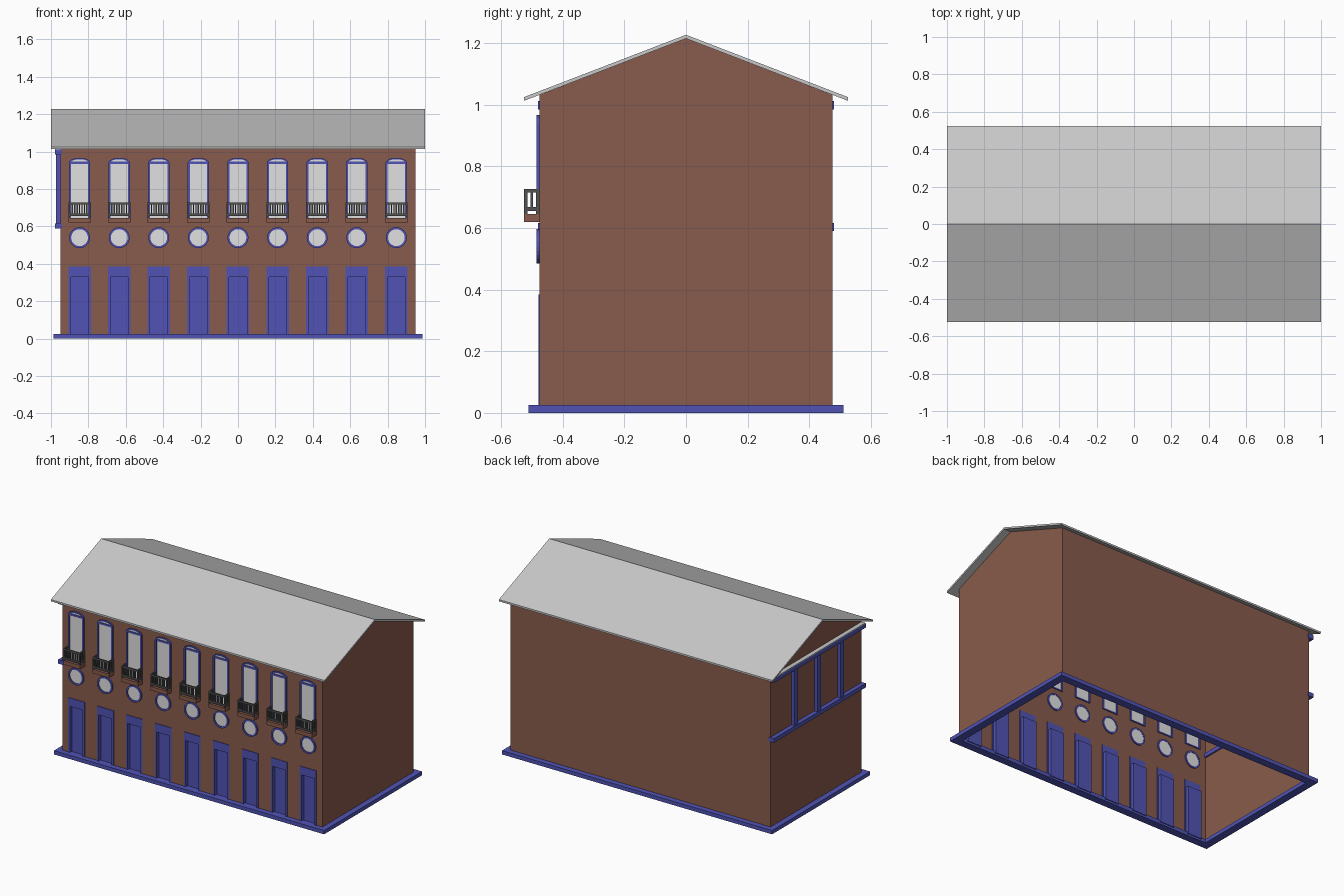
import bpy, bmesh, math

if "Cube" in bpy.data.objects:
    bpy.data.objects.remove(bpy.data.objects["Cube"])


def mat(name, rgb):
    m = bpy.data.materials.new(name)
    m.diffuse_color = (*rgb, 1)
    m.use_nodes = True
    m.node_tree.nodes["Principled BSDF"].inputs["Base Color"].default_value = m.diffuse_color
    return m


BROWN = mat("brown_wall", (0.25, 0.105, 0.072))
BLUE = mat("blue_trim", (0.082, 0.088, 0.46))
GLASS = mat("pale_glass", (0.75, 0.75, 0.75))
ROOF = mat("grey_roof", (0.58, 0.58, 0.58))
DARK = mat("dark_railing", (0.085, 0.085, 0.085))


def finish(name, bm, material, fix=True):
    if fix:
        bmesh.ops.recalc_face_normals(bm, faces=bm.faces[:])
    me = bpy.data.meshes.new(name)
    bm.to_mesh(me)
    bm.free()
    me.materials.append(material)
    ob = bpy.data.objects.new(name, me)
    bpy.context.collection.objects.link(ob)
    return ob


def box(bm, x0, x1, y0, y1, z0, z1):
    v = [bm.verts.new((x, y, z)) for x in (x0, x1) for y in (y0, y1) for z in (z0, z1)]
    for f in ((0, 1, 3, 2), (4, 6, 7, 5), (0, 4, 5, 1), (2, 3, 7, 6), (0, 2, 6, 4), (1, 5, 7, 3)):
        bm.faces.new([v[i] for i in f])


def plate(bm, pts, y0, y1):
    """Prism of an x/z outline between two y values."""
    a = [bm.verts.new((x, y0, z)) for x, z in pts]
    b = [bm.verts.new((x, y1, z)) for x, z in pts]
    bm.faces.new(a)
    bm.faces.new(b[::-1])
    for i in range(len(pts)):
        j = (i + 1) % len(pts)
        bm.faces.new((a[i], b[i], b[j], a[j]))


def ring(bm, outer, inner, y0, y1):
    """Frame between two x/z outlines with equal point counts."""
    loops = [[bm.verts.new((x, y, z)) for x, z in p]
             for p, y in ((outer, y0), (inner, y0), (inner, y1), (outer, y1))]
    n = len(outer)
    for k in range(4):
        p, q = loops[k], loops[(k + 1) % 4]
        for i in range(n):
            j = (i + 1) % n
            bm.faces.new((p[i], p[j], q[j], q[i]))


def circle(cx, cz, r, n=24):
    return [(cx + r * math.cos(2 * math.pi * i / n), cz + r * math.sin(2 * math.pi * i / n)) for i in range(n)]


def arch(cx, hw, z0, zs, rise, n=10):
    top = [(cx + hw * math.cos(math.pi * i / n), zs + rise * math.sin(math.pi * i / n)) for i in range(n + 1)]
    return [(cx - hw, z0), (cx + hw, z0)] + top


W, D, EAVE, APEX = 0.95, 0.475, 1.032, 1.215
COLS = [-0.847 + 0.2117 * i for i in range(9)]
DH, DZ = 0.047, 0.33          # door opening half width and height

# Hollow wall shell, with door openings left out of the front
bm = bmesh.new()


def face(*pts):
    bm.faces.new([bm.verts.new(p) for p in pts])


face((W, D, 0), (-W, D, 0), (-W, D, EAVE), (W, D, EAVE))
face((W, -D, 0), (W, D, 0), (W, D, EAVE), (W, 0, APEX), (W, -D, EAVE))
face((-W, D, 0), (-W, -D, 0), (-W, -D, EAVE), (-W, 0, APEX), (-W, D, EAVE))
face((-W, -D, DZ), (W, -D, DZ), (W, -D, EAVE), (-W, -D, EAVE))
xs = [-W] + [c + s * DH for c in COLS for s in (-1, 1)] + [W]
for a, b in zip(xs[::2], xs[1::2]):
    face((a, -D, 0), (b, -D, 0), (b, -D, DZ), (a, -D, DZ))
finish("walls", bm, BROWN, fix=False)

# Gabled roof of two thin slabs
bm = bmesh.new()
prof = [(-0.525, 1.013), (0, 1.215), (0.525, 1.013), (0.525, 1.025), (0, 1.227), (-0.525, 1.025)]
l, r = [[bm.verts.new((x, y, z)) for y, z in prof] for x in (-1, 1)]
for i in range(6):
    j = (i + 1) % 6
    bm.faces.new((l[i], l[j], r[j], r[i]))
for e in (l, r):
    bm.faces.new((e[0], e[1], e[4], e[5]))
    bm.faces.new((e[1], e[2], e[3], e[4]))
finish("roof", bm, ROOF)

# Open plinth band around the foot
bm = bmesh.new()
rects = [[(-x, -y), (x, -y), (x, y), (-x, y)] for x, y in ((0.987, 0.511), (0.935, 0.46))]
ring(bm, rects[0], rects[1], 0, 0.025)
for v in bm.verts:
    v.co = (v.co.x, v.co.z, v.co.y)
finish("plinth", bm, BLUE)

doors, wframes, wglass, rframes, rglass, slabs, rails = [bmesh.new() for _ in range(7)]
for c in COLS:
    # Door: flat surround, reveals and recessed panel
    box(doors, c - 0.06, c + 0.06, -0.479, -0.471, DZ, 0.385)
    for s in (-1, 1):
        a, b = sorted((c + s * DH, c + s * 0.06))
        box(doors, a, b, -0.479, -0.471, 0.02, DZ)
        a, b = sorted((c + s * DH, c + s * (DH + 0.003)))
        box(doors, a, b, -0.478, -0.452, 0.01, DZ)
    box(doors, c - 0.05, c + 0.05, -0.455, -0.45, 0.01, DZ + 0.003)
    box(doors, c - 0.05, c + 0.05, -0.478, -0.452, DZ, DZ + 0.003)
    # Arched window with transom
    out, inn = arch(c, 0.057, 0.63, 0.94, 0.027), arch(c, 0.046, 0.638, 0.942, 0.017)
    ring(wframes, out, inn, -0.485, -0.469)
    box(wframes, c - 0.047, c + 0.047, -0.484, -0.47, 0.934, 0.946)
    plate(wglass, arch(c, 0.05, 0.632, 0.941, 0.021), -0.479, -0.471)
    # Round window
    ring(rframes, circle(c, 0.54, 0.056), circle(c, 0.54, 0.045), -0.485, -0.469)
    plate(rglass, circle(c, 0.54, 0.049), -0.479, -0.471)
    # Balcony: floor slab and barred railing
    box(slabs, c - 0.06, c + 0.06, -0.525, -0.475, 0.62, 0.646)
    for z0, z1 in ((0.656, 0.668), (0.716, 0.727)):
        box(rails, c - 0.06, c + 0.06, -0.525, -0.517, z0, z1)
        for s in (-1, 1):
            a, b = sorted((c + s * 0.052, c + s * 0.06))
            box(rails, a, b, -0.517, -0.475, z0, z1)
    for s in (-1, 1):
        a, b = sorted((c + s * 0.052, c + s * 0.06))
        box(rails, a, b, -0.525, -0.515, 0.646, 0.727)
        box(rails, a, b, -0.487, -0.475, 0.646, 0.727)
        box(rails, a, b, -0.505, -0.497, 0.668, 0.716)
    for i in range(7):
        x = c - 0.039 + 0.013 * i
        box(rails, x - 0.0035, x + 0.0035, -0.524, -0.518, 0.668, 0.716)
for name, b, m in (("doors", doors, BLUE), ("arched_window_frames", wframes, BLUE),
                   ("arched_window_glass", wglass, GLASS), ("round_window_frames", rframes, BLUE),
                   ("round_window_glass", rglass, GLASS), ("balcony_floors", slabs, BROWN),
                   ("balcony_railings", rails, DARK)):
    finish(name, b, m)

# Timber framing on the left gable
bm = bmesh.new()
box(bm, -0.978, -0.94, -0.48, 0.48, 0.59, 0.617)
box(bm, -0.978, -0.94, -0.48, 0.48, 0.985, 1.012)
for y in (-0.24, 0, 0.24):
    box(bm, -0.973, -0.945, y - 0.018, y + 0.018, 0.617, 0.985)
finish("gable_framing", bm, BLUE)

# Pale ledge on top of the upper gable beam
bm = bmesh.new()
box(bm, -0.978, -0.945, -0.475, 0.475, 1.012, 1.018)
finish("gable_ledge", bm, ROOF)
